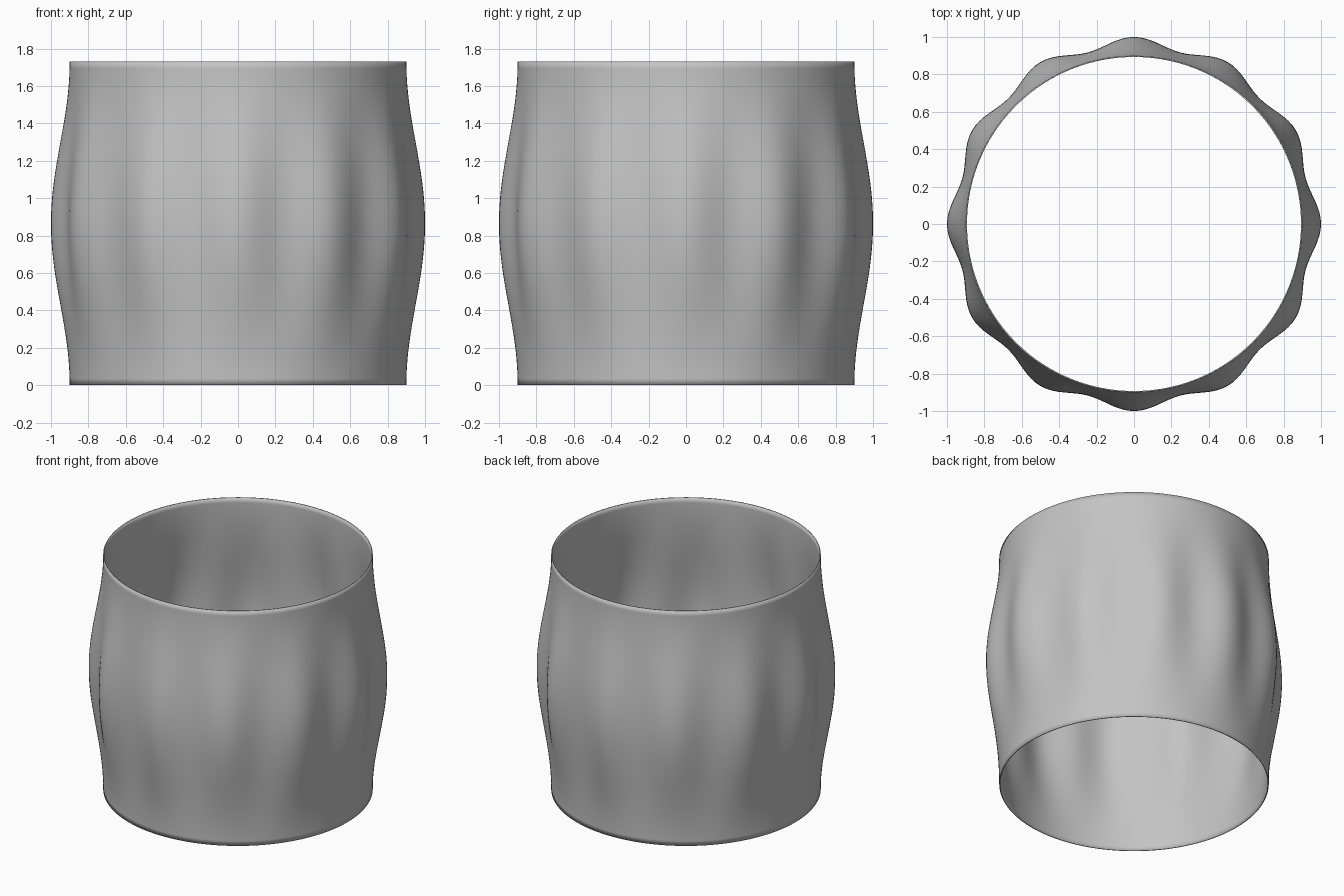
import bpy
import bmesh
from math import sin, cos, pi

# Remove the default cube
cube = bpy.data.objects.get("Cube")
if cube:
    bpy.data.objects.remove(cube, do_unlink=True)

HEIGHT = 1.73
RIM = 0.9          # radius of the round ends
BULGE = 0.075      # mean swelling at mid height
RIPPLE = 0.025     # depth of the lobes
LOBES = 12
SEGMENTS, RINGS = 192, 48

# Plain grey material
grey = bpy.data.materials.new("plain_grey")
grey.use_nodes = True
colour = (0.55, 0.55, 0.55, 1)
grey.diffuse_color = colour
grey.node_tree.nodes["Principled BSDF"].inputs["Base Color"].default_value = colour

# Open tube: round at both ends, swelling into lobes half way up
bm = bmesh.new()
rings = []
for i in range(RINGS + 1):
    t = i / RINGS
    swell = sin(pi * t) ** 2
    ring = []
    for j in range(SEGMENTS):
        a = 2 * pi * j / SEGMENTS
        r = RIM + swell * (BULGE + RIPPLE * cos(LOBES * a))
        ring.append(bm.verts.new((r * cos(a), r * sin(a), t * HEIGHT)))
    rings.append(ring)
for low, high in zip(rings, rings[1:]):
    for j in range(SEGMENTS):
        k = (j + 1) % SEGMENTS
        bm.faces.new((low[j], low[k], high[k], high[j]))

mesh = bpy.data.meshes.new("lobed_tube")
bm.to_mesh(mesh)
bm.free()
mesh.materials.append(grey)
tube = bpy.data.objects.new("lobed_tube", mesh)
bpy.context.collection.objects.link(tube)

# Smooth sides with crisp rims
bpy.context.view_layer.objects.active = tube
tube.select_set(True)
bpy.ops.object.shade_smooth_by_angle()

# Thin wall, grown inwards
wall = tube.modifiers.new("wall", 'SOLIDIFY')
wall.thickness = 0.007
wall.offset = -1
